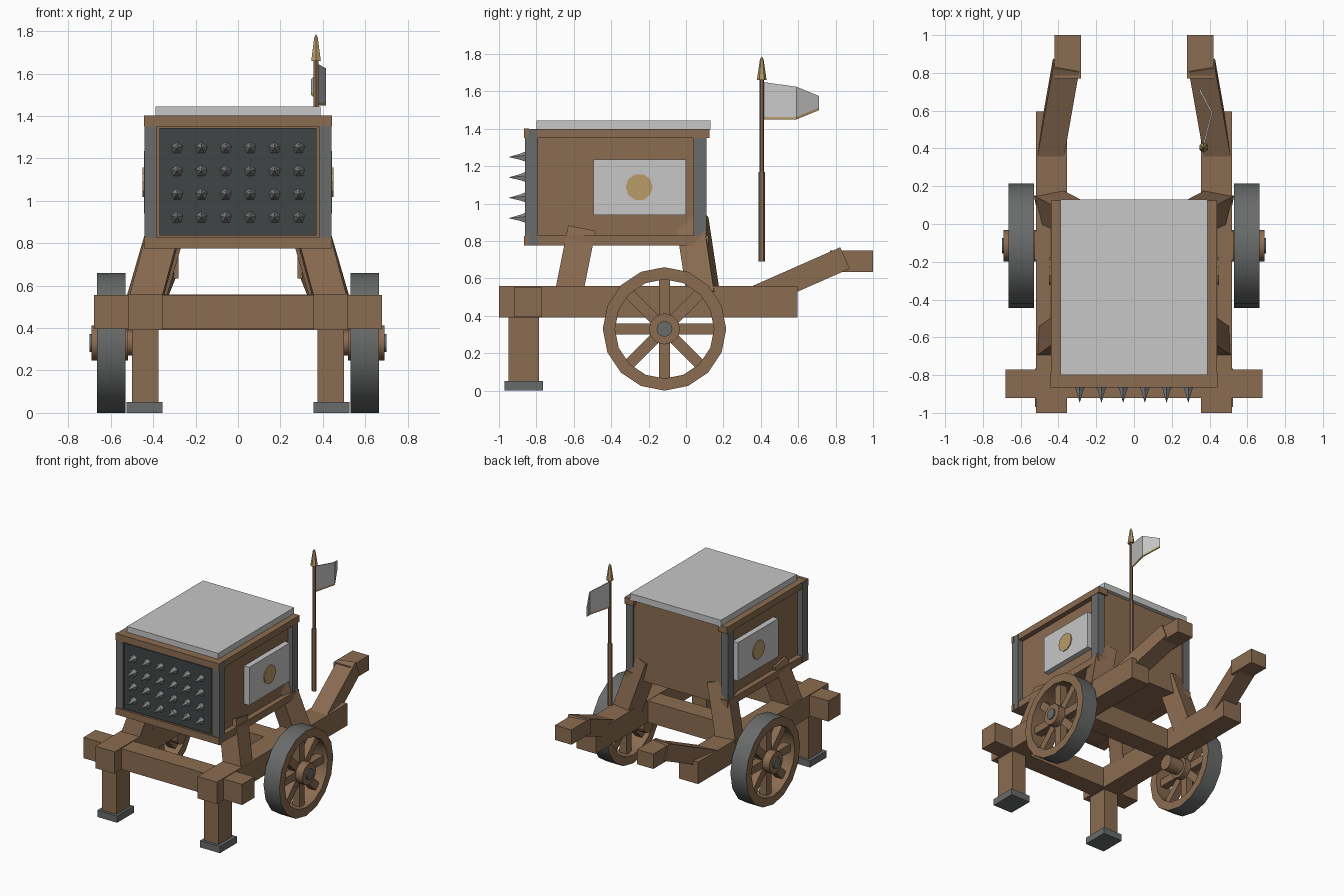
import bpy, bmesh, math
from mathutils import Vector, Matrix

if "Cube" in bpy.data.objects:
    bpy.data.objects.remove(bpy.data.objects["Cube"], do_unlink=True)


def material(name, rgb):
    m = bpy.data.materials.new(name)
    m.use_nodes = True
    m.diffuse_color = (*rgb, 1)
    m.node_tree.nodes["Principled BSDF"].inputs["Base Color"].default_value = (*rgb, 1)
    return m


WOOD = material("brown wood", (0.26, 0.15, 0.083))
IRON = material("grey iron", (0.14, 0.15, 0.145))
DARK = material("dark iron", (0.05, 0.06, 0.06))
STEEL = material("spike steel", (0.25, 0.25, 0.25))
CLOTH = material("pale cloth", (0.57, 0.57, 0.57))
GOLD = material("gold", (0.48, 0.33, 0.14))


def finish(name, bm, *mats, smooth=False):
    bmesh.ops.recalc_face_normals(bm, faces=bm.faces)
    me = bpy.data.meshes.new(name)
    bm.to_mesh(me)
    bm.free()
    ob = bpy.data.objects.new(name, me)
    bpy.context.collection.objects.link(ob)
    for m in mats:
        me.materials.append(m)
    if smooth:
        bpy.ops.object.select_all(action="DESELECT")
        ob.select_set(True)
        bpy.context.view_layer.objects.active = ob
        bpy.ops.object.shade_smooth_by_angle(angle=math.radians(35))
    return ob


def box(name, xs, ys, zs, mat):
    """Box from its extents on each axis."""
    bm = bmesh.new()
    bmesh.ops.create_cube(bm, size=1)
    for v in bm.verts:
        v.co = [lo + (hi - lo) * (c + 0.5) for c, (lo, hi) in zip(v.co, (xs, ys, zs))]
    return finish(name, bm, mat)


def side_box(name, s, xs, ys, zs, mat):
    return box(name, sorted((s * xs[0], s * xs[1])), ys, zs, mat)


def frame(a, b, ref=(1, 0, 0)):
    """Matrix at the middle of a-b with local z along a-b and x near ref."""
    a, b = Vector(a), Vector(b)
    z = (b - a).normalized()
    x = Vector(ref)
    x = (x - z * x.dot(z)).normalized()
    m = Matrix((x, z.cross(x), z)).transposed().to_4x4()
    m.translation = (a + b) / 2
    return m, (b - a).length


def beam(name, a, b, w, d, mat, ref=(1, 0, 0)):
    """Square timber running from a to b."""
    m, length = frame(a, b, ref)
    bm = bmesh.new()
    bmesh.ops.create_cube(bm, size=1, matrix=m @ Matrix.Diagonal((w, d, length, 1)))
    return finish(name, bm, mat)


def add_cone(bm, a, b, r1, r2, sides, ref=(1, 0, 0)):
    m, length = frame(a, b, ref)
    bmesh.ops.create_cone(bm, cap_ends=True, segments=sides, radius1=r1, radius2=r2,
                          depth=length, matrix=m)


def rod(name, a, b, r1, r2, sides, mat, ref=(1, 0, 0), smooth=False):
    bm = bmesh.new()
    add_cone(bm, a, b, r1, r2, sides, ref)
    return finish(name, bm, mat, smooth=smooth)


UP = (0, 0, 1)
WY, WZ, WR = -0.115, 0.33, 0.33


def wheel(side, s):
    # Rim: square section swept round the axle, outer band in iron
    sides = 16
    bm = bmesh.new()
    section = ((0.53, WR), (0.665, WR), (0.665, 0.265), (0.53, 0.265))
    rings = []
    for i in range(sides):
        t = math.tau * i / sides
        rings.append([bm.verts.new((s * x, WY + r * math.cos(t), WZ + r * math.sin(t)))
                      for x, r in section])
    for i in range(sides):
        p, q = rings[i], rings[(i + 1) % sides]
        for j in range(4):
            k = (j + 1) % 4
            f = bm.faces.new((p[j], p[k], q[k], q[j]))
            f.material_index = 1 if j == 0 else 0
    finish(side + "_wheel_rim", bm, WOOD, IRON, smooth=True)
    # Spokes
    for i in range(8):
        t = math.tau * i / 8
        c, n = math.cos(t), math.sin(t)
        beam(f"{side}_spoke_{i + 1}", (s * 0.6, WY + 0.05 * c, WZ + 0.05 * n),
             (s * 0.6, WY + 0.28 * c, WZ + 0.28 * n), 0.06, 0.06, WOOD)
    # Hub, cap and axle stub
    rod(side + "_hub", (s * 0.52, WY, WZ), (s * 0.69, WY, WZ), 0.083, 0.083, 12, WOOD, UP, True)
    rod(side + "_hub_cap", (s * 0.68, WY, WZ), (s * 0.7, WY, WZ), 0.042, 0.042, 12, IRON, UP, True)
    rod(side + "_axle", (s * 0.4, WY, WZ), (s * 0.55, WY, WZ), 0.06, 0.06, 12, WOOD, UP, True)


# Chassis cross beams
box("front_cross_beam", (-0.68, 0.68), (-0.92, -0.77), (0.395, 0.555), WOOD)
box("axle_cross_beam", (-0.527, 0.527), (-0.19, -0.04), (0.392, 0.558), WOOD)

# Mirrored chassis and box parts
for side, s in (("left", 1), ("right", -1)):
    side_box(side + "_long_beam", s, (0.355, 0.52), (-1, 0.595), (0.39, 0.56), WOOD)
    side_box(side + "_prop", s, (0.375, 0.5), (-0.95, -0.785), (0.04, 0.42), WOOD)
    side_box(side + "_prop_foot", s, (0.355, 0.525), (-0.97, -0.765), (0, 0.052), IRON)
    wheel(side, s)
    # Slanted supports under the box
    beam(side + "_front_support", (s * 0.445, -0.63, 0.5), (s * 0.35, -0.56, 0.85),
         0.15, 0.15, WOOD)
    beam(side + "_rear_support", (s * 0.445, 0.095, 0.5), (s * 0.32, 0.03, 0.93),
         0.15, 0.15, WOOD, (1, -0.2 * s, 0))
    # Push handles
    beam(side + "_handle_arm", (s * 0.45, 0.33, 0.48), (s * 0.36, 0.84, 0.705),
         0.14, 0.125, WOOD)
    side_box(side + "_handle_grip", s, (0.28, 0.42), (0.77, 1), (0.635, 0.75), WOOD)
    # Box side trim
    side_box(side + "_top_rail", s, (0.36, 0.44), (-0.85, 0.125), (1.35, 1.4), WOOD)
    side_box(side + "_bottom_rail", s, (0.36, 0.44), (-0.85, 0.12), (0.775, 0.83), WOOD)
    side_box(side + "_front_post", s, (0.382, 0.442), (-0.86, -0.79), (0.777, 1.398), IRON)
    side_box(side + "_rear_post", s, (0.375, 0.437), (0.04, 0.11), (0.83, 1.35), IRON)
    # Side banner with round badge
    side_box(side + "_banner", s, (0.395, 0.443), (-0.495, 0), (0.94, 1.235), CLOTH)
    rod(side + "_badge", (s * 0.43, -0.25, 1.088), (s * 0.45, -0.25, 1.088),
        0.072, 0.072, 10, GOLD, UP)

# Box body, front frame and lid
box("box_body", (-0.4, 0.4), (-0.85, 0.1), (0.78, 1.4), WOOD)
for name, z in (("bottom", 0.775), ("top", 1.35)):
    box(f"front_{name}_rail", (-0.443, 0.443), (-0.865, -0.84), (z, z + 0.052), WOOD)
box("spike_panel", (-0.37, 0.37), (-0.86, -0.84), (0.836, 1.344), DARK)
box("lid", (-0.39, 0.39), (-0.8, 0.13), (1.395, 1.445), CLOTH)

# Rows of front spikes
bm = bmesh.new()
for row in range(4):
    for col in range(6):
        x, z = (col - 2.5) * 0.115, 0.922 + row * 0.109
        add_cone(bm, (x, -0.855, z), (x, -0.882, z), 0.031, 0.02, 5)
        add_cone(bm, (x, -0.88, z), (x, -0.945, z), 0.02, 0.001, 5)
finish("spikes", bm, STEEL)

# Flag pole with spear tip
PX, PY = 0.368, 0.405
rod("pole_lower", (PX, PY, 0.69), (PX, PY, 1.17), 0.017, 0.017, 6, WOOD)
rod("pole_upper", (PX, PY, 1.16), (PX, PY, 1.67), 0.013, 0.013, 6, WOOD)
rod("pole_tip", (PX, PY, 1.66), (PX, PY, 1.77), 0.026, 0.01, 6, GOLD)
rod("pole_tip_point", (PX, PY, 1.77), (PX, PY, 1.785), 0.01, 0.002, 6, GOLD)

# Waving flag with gold lower hem
bm = bmesh.new()
columns = []
for x, y, low, high in ((0.366, 0.41, 1.45, 1.65), (0.412, 0.59, 1.45, 1.625),
                        (0.348, 0.71, 1.5, 1.575)):
    columns.append([bm.verts.new((x, y, z)) for z in (low, low + 0.014, high)])
for p, q in zip(columns, columns[1:]):
    for j in range(2):
        f = bm.faces.new((p[j], q[j], q[j + 1], p[j + 1]))
        f.material_index = 1 - j
flag = finish("flag", bm, CLOTH, GOLD)
mod = flag.modifiers.new("thickness", "SOLIDIFY")
mod.thickness = 0.008
mod.offset = 0
